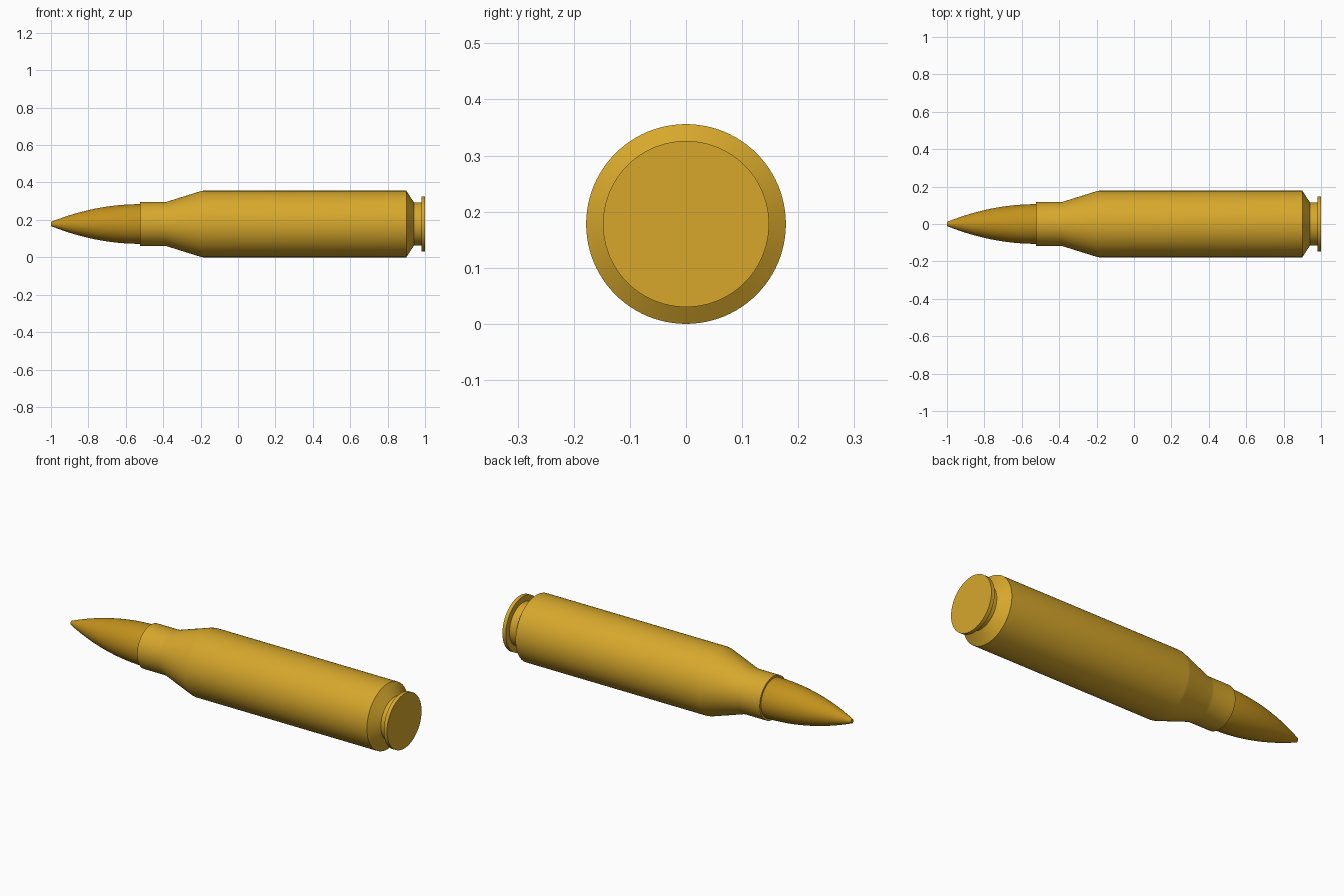
import bpy, bmesh, math

if "Cube" in bpy.data.objects:
    bpy.data.objects.remove(bpy.data.objects["Cube"])

AXIS_Z = 0.178
SIDES = 96


def material(name, color):
    m = bpy.data.materials.new(name)
    m.diffuse_color = color
    m.use_nodes = True
    m.node_tree.nodes["Principled BSDF"].inputs["Base Color"].default_value = m.diffuse_color
    return m


def lathe(name, profile, mat):
    """Revolve (x, radius) points around the long axis; zero radius closes the end."""
    bm = bmesh.new()
    rings = []
    for x, r in profile:
        count = SIDES if r > 0 else 1
        rings.append([bm.verts.new((x, r * math.cos(a), AXIS_Z + r * math.sin(a)))
                      for a in (2 * math.pi * i / SIDES for i in range(count))])
    for a, b in zip(rings, rings[1:]):
        for i in range(SIDES):
            j = (i + 1) % SIDES
            quad = [a[i % len(a)], a[j % len(a)], b[j % len(b)], b[i % len(b)]]
            bm.faces.new(list(dict.fromkeys(quad)))
    bmesh.ops.recalc_face_normals(bm, faces=bm.faces)
    mesh = bpy.data.meshes.new(name)
    bm.to_mesh(mesh)
    bm.free()
    obj = bpy.data.objects.new(name, mesh)
    bpy.context.collection.objects.link(obj)
    mesh.materials.append(mat)
    bpy.ops.object.select_all(action='DESELECT')
    obj.select_set(True)
    bpy.context.view_layer.objects.active = obj
    bpy.ops.object.shade_smooth_by_angle(angle=math.radians(25))
    return obj


brass = material("brass", (0.68, 0.39, 0.025, 1))
copper = material("jacket", (0.54, 0.285, 0.012, 1))

# Case: mouth, neck, shoulder, body, extractor groove and rim
lathe("case", [(-0.525, 0), (-0.525, 0.117), (-0.395, 0.117), (-0.38, 0.119),
               (-0.2, 0.1755), (-0.185, 0.178), (0.90, 0.178), (0.94, 0.116),
               (0.98, 0.116), (0.98, 0.148), (1.0, 0.148), (1.0, 0)], brass)

# Bullet: curved ogive with a tiny blunt tip, seated in the neck
ogive = [(-1 + 0.475 * t, 0.011 + 0.095 * (1 - (1 - t) ** 2))
         for t in (i / 20 for i in range(21))]
lathe("bullet", [(-1.0, 0)] + ogive + [(-0.50, 0.106), (-0.50, 0)], copper)
